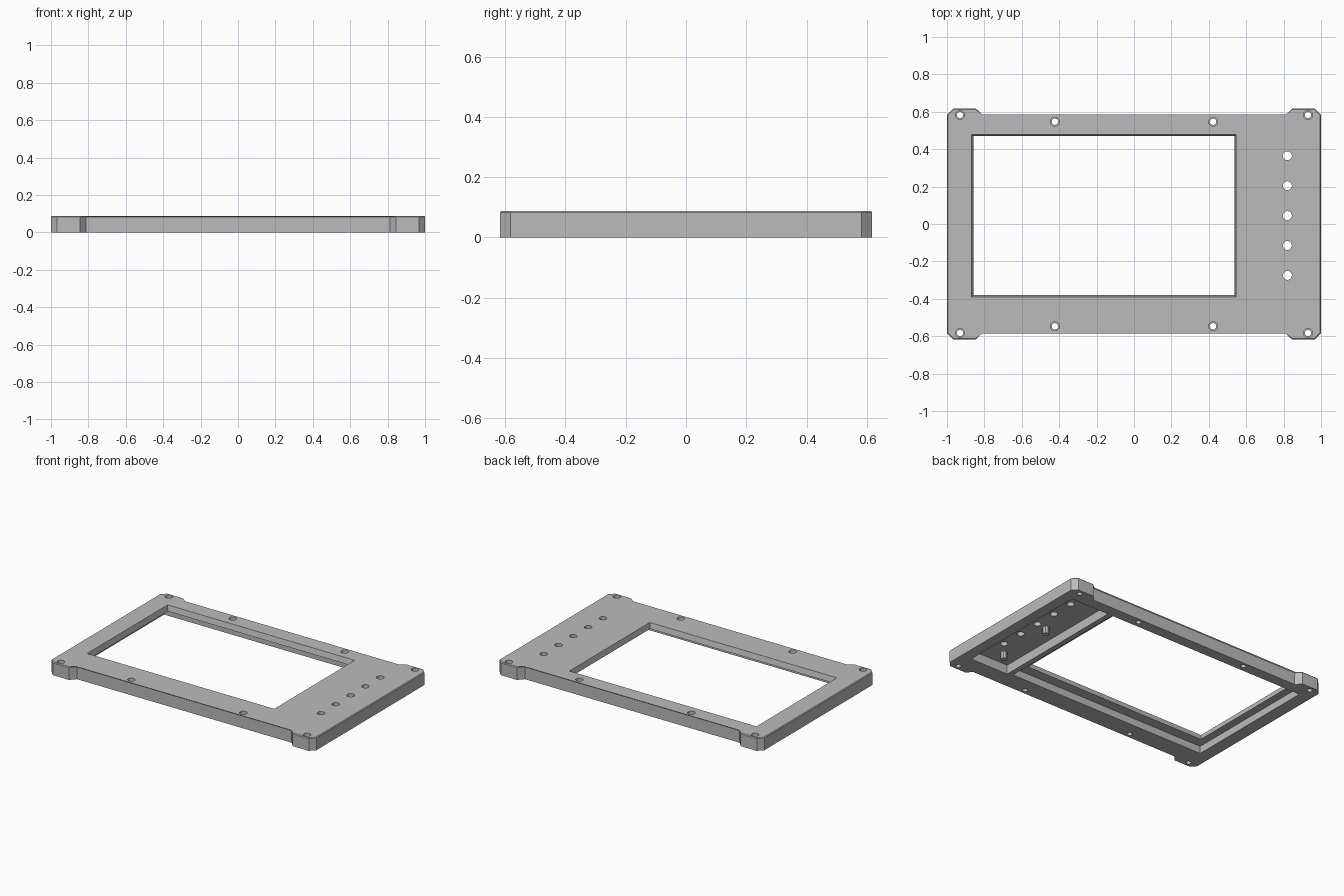
import bpy, bmesh
from mathutils import Matrix

cube = bpy.data.objects.get("Cube")
if cube:
    bpy.data.objects.remove(cube, do_unlink=True)

HEIGHT = 0.088
SCREEN_FLOOR = 0.05   # underside of the lip around the window
PANEL_FLOOR = 0.063   # underside of the button panel

grey = bpy.data.materials.new("plain grey")
grey.use_nodes = True
grey.diffuse_color = (0.5, 0.5, 0.5, 1)
grey.node_tree.nodes["Principled BSDF"].inputs["Base Color"].default_value = (0.5, 0.5, 0.5, 1)


def add_object(name, bm):
    bmesh.ops.recalc_face_normals(bm, faces=bm.faces)
    mesh = bpy.data.meshes.new(name)
    bm.to_mesh(mesh)
    bm.free()
    mesh.materials.append(grey)
    obj = bpy.data.objects.new(name, mesh)
    bpy.context.collection.objects.link(obj)
    return obj


def loft(name, low, high, z0, z1, chamfer=0):
    """Solid between two outlines with the same number of points."""
    bm = bmesh.new()
    a = [bm.verts.new((x, y, z0)) for x, y in low]
    b = [bm.verts.new((x, y, z1)) for x, y in high]
    bm.faces.new(a)
    bm.faces.new(b)
    for i in range(len(a)):
        j = (i + 1) % len(a)
        bm.faces.new((a[i], a[j], b[j], b[i]))
    if chamfer:
        rim = [e for e in bm.edges if all(v.co.z == z1 or v in b for v in e.verts)]
        bmesh.ops.bevel(bm, geom=rim, offset=chamfer, segments=1, affect='EDGES')
    return add_object(name, bm)


def rect(x0, x1, y0, y1, inset=0):
    x0, x1, y0, y1 = x0 + inset, x1 - inset, y0 + inset, y1 - inset
    return [(x0, y0), (x1, y0), (x1, y1), (x0, y1)]


def cylinder(name, x, y, radius, z0, z1, sides=20):
    bm = bmesh.new()
    bmesh.ops.create_cone(bm, cap_ends=True, segments=sides, radius1=radius,
                          radius2=radius, depth=z1 - z0,
                          matrix=Matrix.Translation((x, y, (z0 + z1) / 2)))
    return add_object(name, bm)


def cut(target, cutter):
    mod = target.modifiers.new("cut", 'BOOLEAN')
    mod.operation = 'DIFFERENCE'
    mod.solver = 'EXACT'
    mod.object = cutter
    bpy.context.view_layer.objects.active = target
    bpy.ops.object.modifier_apply(modifier=mod.name)
    bpy.data.objects.remove(cutter, do_unlink=True)


# Frame body: one corner tab profile, mirrored to all four corners
corner = [(1, 0.583), (0.967, 0.617), (0.845, 0.617), (0.812, 0.58)]
right_half = [(x, -y) for x, y in reversed(corner)] + corner
outline = right_half + [(-x, -y) for x, y in right_half]
frame = loft("front_frame", outline, outline, 0, HEIGHT, chamfer=0.005)

# Underside pockets; the wall left between them is the divider rib
screen = rect(-0.912, 0.60, -0.45, 0.505)
cut(frame, loft("screen_pocket", screen, screen, -0.05, SCREEN_FLOOR))
panel = rect(0.635, 0.925, -0.465, 0.505)
cut(frame, loft("panel_pocket", panel, panel, -0.05, PANEL_FLOOR))

# Display window with tapered walls
window = (-0.868, 0.547, -0.39, 0.479)
cut(frame, loft("window", rect(*window, inset=0.012), rect(*window, inset=-0.002),
                SCREEN_FLOOR - 0.01, HEIGHT + 0.01))

# Counterbored screw holes
for sx in (-1, 1):
    for sy in (-1, 1):
        for x, y in ((0.93, 0.583), (0.423, 0.547)):
            cut(frame, cylinder("screw_hole", sx * x, sy * y, 0.017, -0.05, 0.12))
            cut(frame, cylinder("counterbore", sx * x, sy * y, 0.024, 0.06, 0.12))

# Row of button holes
for i in range(5):
    cut(frame, cylinder("button_hole", 0.82, 0.365 - 0.16 * i, 0.024, 0.03, 0.12))

# Mounting posts under the button panel
for name, y in (("rear_post", 0.045), ("front_post", -0.36)):
    cylinder(name, 0.75, y, 0.022, 0.015, PANEL_FLOOR + 0.005, sides=8)

# Smooth the round holes, keep every other edge sharp
bpy.ops.object.select_all(action='DESELECT')
frame.select_set(True)
bpy.context.view_layer.objects.active = frame
bpy.ops.object.shade_smooth_by_angle(angle=0.4)
